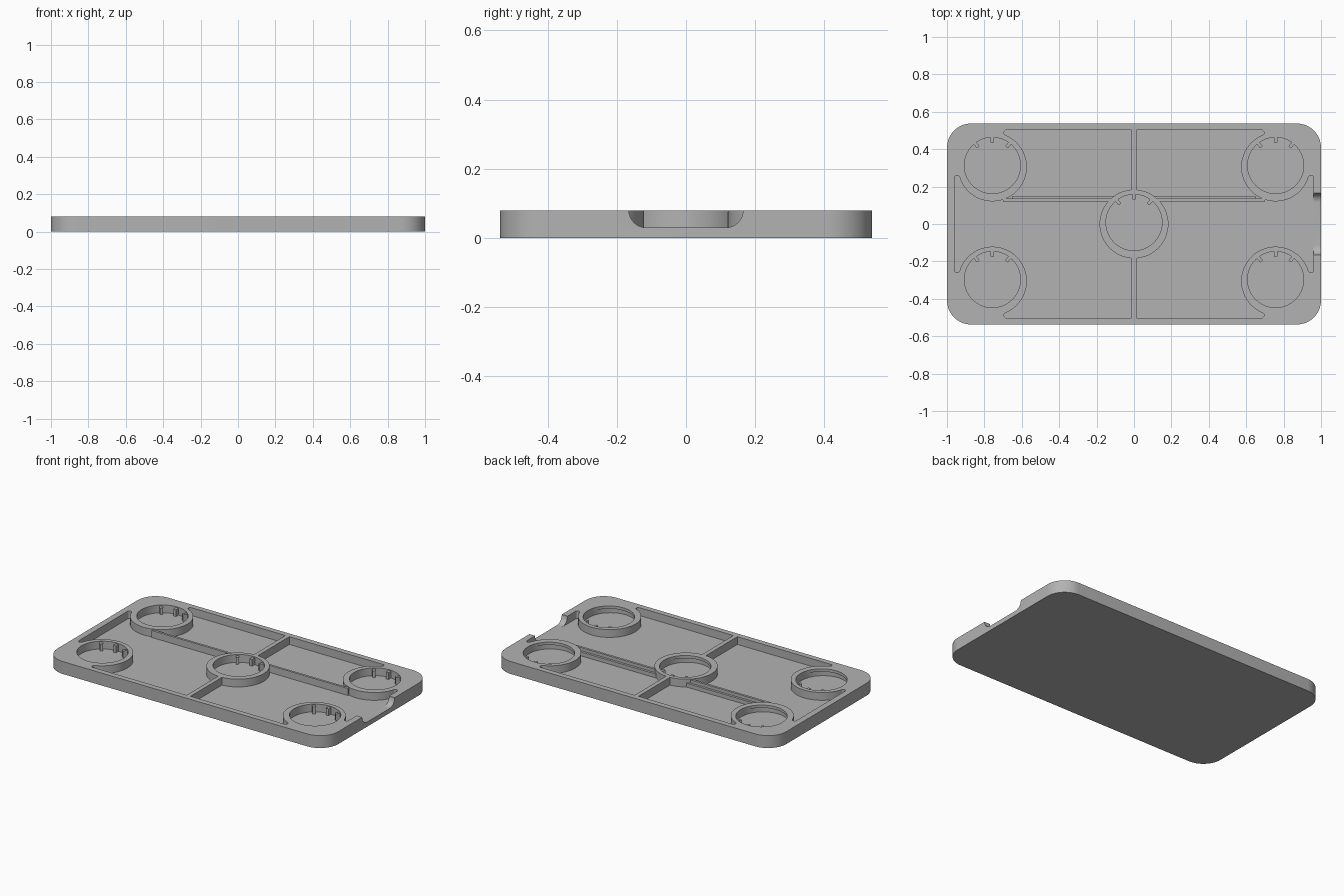
import bpy, bmesh, math
from math import cos, sin, atan2, sqrt, radians, pi

if "Cube" in bpy.data.objects:
    bpy.data.objects.remove(bpy.data.objects["Cube"])

HX, HY, TOP, FLOOR = 1.0, 0.5375, 0.08, 0.03      # tray half size, height, floor
WX, WY = 0.96, 0.502                              # pocket walls
CX, CY, RING, HOLE, TIP = 0.757, 0.305, 0.184, 0.15, 0.014
ABOVE = TOP + 0.05

grey = bpy.data.materials.new("grey plastic")
grey.use_nodes = True
colour = (0.45, 0.45, 0.45, 1)
grey.diffuse_color = colour
grey.node_tree.nodes["Principled BSDF"].inputs["Base Color"].default_value = colour


def prism(name, outline, low, high, axis="z"):
    """Extrude an outline along z, or a (y, z) profile along x."""
    def place(p, h):
        return (p[0], p[1], h) if axis == "z" else (h, p[0], p[1])
    bm = bmesh.new()
    base = [bm.verts.new(place(p, low)) for p in outline]
    cap = [bm.verts.new(place(p, high)) for p in outline]
    bm.faces.new(base)
    bm.faces.new(cap)
    for i in range(len(base)):
        j = (i + 1) % len(base)
        bm.faces.new((base[i], base[j], cap[j], cap[i]))
    bmesh.ops.recalc_face_normals(bm, faces=bm.faces)
    mesh = bpy.data.meshes.new(name)
    bm.to_mesh(mesh)
    bm.free()
    mesh.materials.append(grey)
    obj = bpy.data.objects.new(name, mesh)
    bpy.context.collection.objects.link(obj)
    return obj


def arc(x, y, r, start, end, steps=8):
    return [(x + r * cos(start + (end - start) * i / steps),
             y + r * sin(start + (end - start) * i / steps)) for i in range(steps + 1)]


def circle(x, y, r, n=64):
    return arc(x, y, r, 0, 2 * pi, n)[:-1]


def rect(x0, x1, y0, y1):
    return [(x0, y0), (x1, y0), (x1, y1), (x0, y1)]


def four_way(path):
    """Mirror a first-quadrant path into a closed counter-clockwise outline."""
    left = [(-x, y) for x, y in reversed(path)]
    half = path + left
    return half + [(-x, -y) for x, y in half]


def cut(target, cutter):
    mod = target.modifiers.new("cut", "BOOLEAN")
    mod.operation, mod.solver, mod.object = "DIFFERENCE", "EXACT", cutter
    bpy.context.view_layer.update()
    graph = bpy.context.evaluated_depsgraph_get()
    mesh = bpy.data.meshes.new_from_object(target.evaluated_get(graph))
    target.modifiers.clear()
    target.data = mesh
    bpy.data.objects.remove(cutter)


# Tray body with rounded corners
corner = 0.13
tray = prism("tray", four_way(arc(HX - corner, HY - corner, corner, 0, pi / 2, 16)), 0, TOP)

# Pocket outline: rounded tips where the corner rings meet the walls
reach = RING + TIP
side_y = CY - sqrt(reach ** 2 - (WX - TIP - CX) ** 2)
side_a = atan2(side_y - CY, WX - TIP - CX)
end_x = CX - sqrt(reach ** 2 - (WY - TIP - CY) ** 2)
end_a = atan2(WY - TIP - CY, end_x - CX)
path = arc(WX - TIP, side_y, TIP, 0, side_a + pi)
path += arc(CX, CY, RING, side_a, end_a - 2 * pi, 48)[1:]
path += arc(end_x, WY - TIP, TIP, end_a - pi, pi / 2)[1:]
pocket = prism("pocket_cutter", four_way(path), FLOOR, ABOVE)

# Centre ring and centre ribs are left standing in the pocket
cut(pocket, prism("centre_ring_blank", circle(0, 0, RING), 0, 1))
for s in (1, -1):
    ends = sorted((s * 0.17, s * 0.52))
    cut(pocket, prism("centre_rib_blank", rect(-0.014, 0.014, *ends), 0, 1))
cut(tray, pocket)

# Round sockets, undercut on the front side so a lip remains
sockets = [(0, 0)] + [(sx * CX, sy * CY) for sx in (1, -1) for sy in (1, -1)]
for x, y in sockets:
    cut(tray, prism("socket_cutter", circle(x, y + 0.008, HOLE), FLOOR, ABOVE))
    cut(tray, prism("undercut_cutter", circle(x, y - 0.008, HOLE), FLOOR, 0.062))

# Notch in the left wall with rounded lower corners
r = TOP - FLOOR
notch = arc(-0.115, TOP, r, pi, 1.5 * pi, 10) + arc(0.115, TOP, r, 1.5 * pi, 2 * pi, 10)
notch += [(0.165, ABOVE), (-0.165, ABOVE)]
cut(tray, prism("notch_cutter", notch, WX - 0.01, HX + 0.05, "x"))

# Grip ribs on the back wall of each socket
for x, y in sockets:
    for a in (52, 90, 128):
        a = radians(a)
        d, n = (cos(a), sin(a)), (-sin(a), cos(a))
        quad = [(x + d[0] * u + n[0] * v, y + 0.008 + d[1] * u + n[1] * v)
                for u, v in ((0.123, -0.009), (0.155, -0.009), (0.155, 0.009), (0.123, 0.009))]
        prism("grip_rib", quad, FLOOR - 0.005, TOP - 0.006)

# Cross ribs with a low ledge behind them
for side, s in (("left", 1), ("right", -1)):
    rib_x = sorted((s * 0.125, s * 0.70))
    ledge_x = sorted((s * 0.108, s * 0.65))
    prism(side + "_cross_rib", rect(*rib_x, 0.12, 0.135), FLOOR - 0.005, TOP - 0.005)
    prism(side + "_cross_ledge", rect(*ledge_x, 0.13, 0.15), FLOOR - 0.005, 0.055)

# Smooth the curved walls, keep the edges sharp
bpy.ops.object.select_all(action="DESELECT")
tray.select_set(True)
bpy.context.view_layer.objects.active = tray
bpy.ops.object.shade_smooth_by_angle(angle=radians(30))
